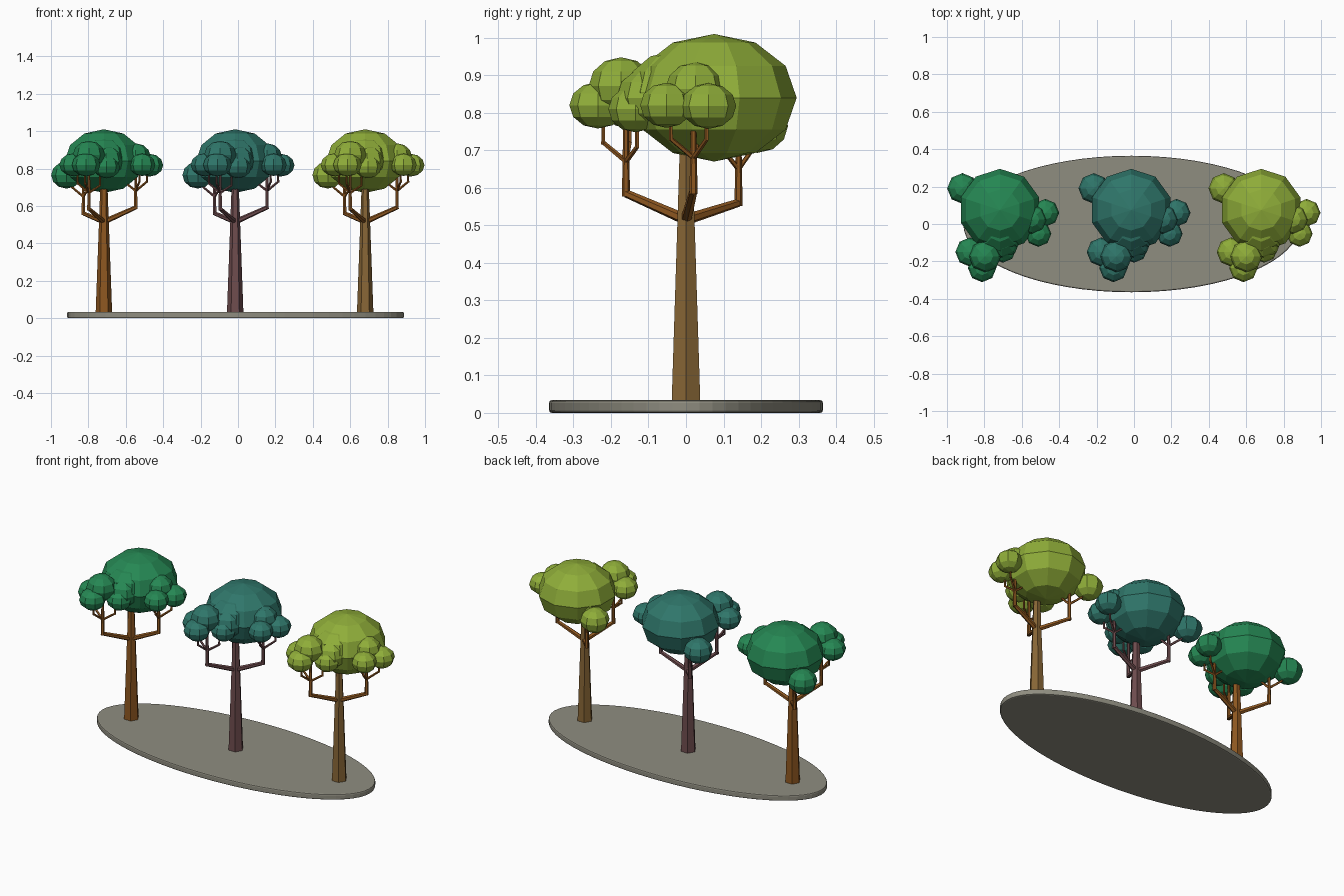
import bpy, bmesh, math
from mathutils import Vector, Matrix

if "Cube" in bpy.data.objects:
    bpy.data.objects.remove(bpy.data.objects["Cube"])


def material(name, r, g, b):
    lin = [((c / 255 + 0.055) / 1.055) ** 2.4 for c in (r, g, b)]
    m = bpy.data.materials.new(name)
    m.diffuse_color = (*lin, 1)
    m.use_nodes = True
    m.node_tree.nodes["Principled BSDF"].inputs["Base Color"].default_value = m.diffuse_color
    return m


GREEN = material("leaf_green", 37, 135, 83)
TEAL = material("leaf_teal", 47, 118, 106)
LIME = material("leaf_lime", 143, 173, 57)
BROWN = material("bark_brown", 142, 87, 32)
PLUM = material("bark_plum", 110, 76, 78)
TAN = material("bark_tan", 136, 102, 54)
STONE = material("base_stone", 143, 141, 128)


def finish(bm, name, mat, loc=(0, 0, 0)):
    me = bpy.data.meshes.new(name)
    bm.to_mesh(me)
    bm.free()
    me.materials.append(mat)
    ob = bpy.data.objects.new(name, me)
    ob.location = loc
    bpy.context.collection.objects.link(ob)
    return ob


def limb(bm, a, b, r1, r2, sides=6):
    a, b = Vector(a), Vector(b)
    d = b - a
    rot = d.to_track_quat('Z', 'Y').to_matrix().to_4x4()
    bmesh.ops.create_cone(bm, cap_ends=True, segments=sides, radius1=r1, radius2=r2,
                          depth=d.length, matrix=Matrix.Translation((a + b) / 2) @ rot)


def blob(bm, c, r, rz, seg=8):
    bmesh.ops.create_uvsphere(bm, u_segments=seg, v_segments=6, radius=1,
                              matrix=Matrix.Translation(c) @ Matrix.Diagonal((r, r, rz, 1)))


# Oval base with a softened rim
bm = bmesh.new()
bmesh.ops.create_cone(bm, cap_ends=True, segments=64, radius1=1, radius2=1, depth=0.034,
                      matrix=Matrix.Translation((0, 0, 0.017)))
bmesh.ops.scale(bm, vec=(0.9, 0.365, 1), verts=bm.verts)
rim = [e for e in bm.edges if abs(e.verts[0].co.z - e.verts[1].co.z) < 1e-5]
bmesh.ops.bevel(bm, geom=rim, offset=0.007, segments=2, profile=0.5, affect='EDGES')
finish(bm, "oval_base", STONE, (-0.013, 0, 0))

# Each branch: knee position, fork height, twig tips
BRANCHES = [
    ((-0.11, 0.14, 0.56), 0.65, [(-0.17, 0.175, 0.70), (-0.08, 0.10, 0.70)]),
    ((-0.08, -0.16, 0.585), 0.67, [(-0.10, -0.22, 0.72), (-0.14, -0.15, 0.72),
                                   (-0.02, -0.13, 0.71)]),
    ((0.17, 0.02, 0.592), 0.68, [(0.23, 0.055, 0.73), (0.19, -0.04, 0.73),
                                 (0.12, 0.03, 0.72)]),
]
# Small leaf clumps: centre, radius, half height
CLUMPS = [
    ((0.0, -0.03, 0.855), 0.13, 0.11), ((0.01, -0.085, 0.84), 0.10, 0.085),
    ((-0.20, 0.19, 0.765), 0.082, 0.072), ((-0.11, 0.14, 0.82), 0.09, 0.075),
    ((-0.08, -0.173, 0.872), 0.086, 0.076), ((-0.095, -0.235, 0.82), 0.076, 0.062),
    ((-0.16, -0.15, 0.82), 0.078, 0.062), ((0.015, -0.135, 0.81), 0.072, 0.062),
    ((0.17, 0.025, 0.863), 0.08, 0.072), ((0.243, 0.06, 0.818), 0.074, 0.061),
    ((0.205, -0.052, 0.82), 0.07, 0.06),
]


def tree(tag, x, leaf, bark, branch_bark):
    loc = (x, 0, 0)
    # Tapered six-sided trunk
    bm = bmesh.new()
    limb(bm, (0, 0, 0.03), (0, 0, 0.74), 0.044, 0.018)
    bmesh.ops.rotate(bm, cent=(0, 0, 0), matrix=Matrix.Rotation(math.radians(30), 3, 'Z'),
                     verts=bm.verts)
    finish(bm, tag + "_trunk", bark, loc)
    # Bent branches with forked twigs
    bm = bmesh.new()
    for knee, fork, tips in BRANCHES:
        top = (knee[0], knee[1], fork)
        limb(bm, (0, 0, 0.515), knee, 0.015, 0.011)
        limb(bm, (knee[0], knee[1], knee[2] - 0.008), top, 0.011, 0.009)
        limb(bm, top, (knee[0], knee[1], fork + 0.16), 0.009, 0.007)
        for t in tips:
            limb(bm, top, t, 0.007, 0.006, 5)
            limb(bm, (t[0], t[1], t[2] - 0.004), (t[0], t[1], t[2] + 0.07), 0.006, 0.005, 5)
    finish(bm, tag + "_branches", branch_bark, loc)
    # Large crown and the clumps around it
    bm = bmesh.new()
    blob(bm, (0, 0.075, 0.84), 0.22, 0.17, 10)
    finish(bm, tag + "_crown", leaf, loc)
    bm = bmesh.new()
    for c, r, rz in CLUMPS:
        blob(bm, c, r, rz)
    finish(bm, tag + "_leaf_clumps", leaf, loc)


tree("left_tree", -0.717, GREEN, BROWN, BROWN)
tree("middle_tree", -0.015, TEAL, PLUM, PLUM)
tree("right_tree", 0.68, LIME, TAN, BROWN)
